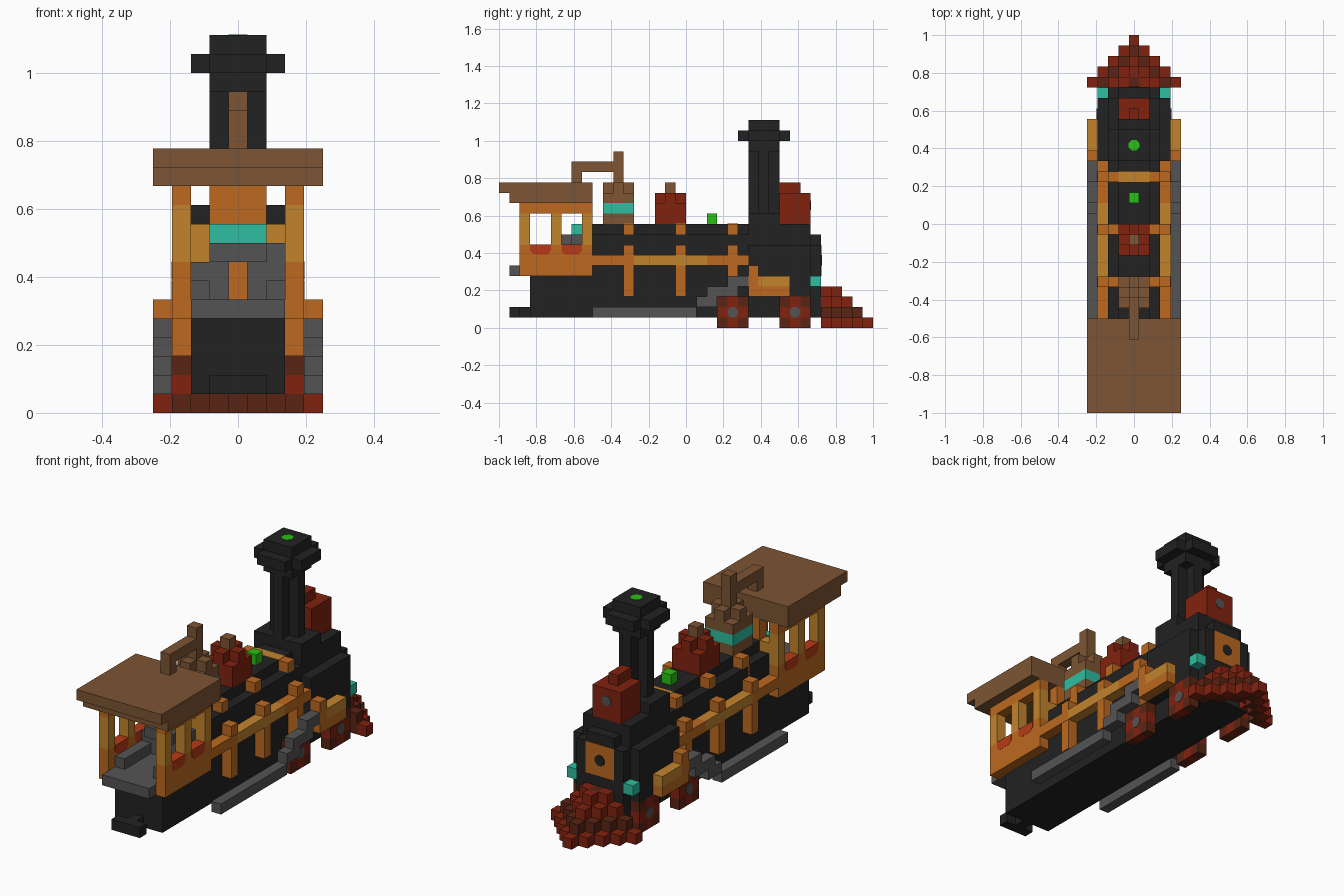
import bpy
import bmesh
import math
from mathutils import Matrix

cube = bpy.data.objects.get("Cube")
if cube:
    bpy.data.objects.remove(cube, do_unlink=True)

U = 1 / 18  # edge of one building block


def material(name, r, g, b):
    lin = [((c / 255 + 0.055) / 1.055) ** 2.4 if c > 10 else c / 255 / 12.92 for c in (r, g, b)]
    m = bpy.data.materials.new(name)
    m.use_nodes = True
    m.diffuse_color = (*lin, 1)
    m.node_tree.nodes["Principled BSDF"].inputs["Base Color"].default_value = (*lin, 1)
    return m


BLACK = material("black", 34, 34, 34)
GREY = material("grey", 84, 84, 84)
BROWN = material("brown", 125, 85, 52)
ORANGE = material("orange", 188, 105, 32)
YELLOW = material("ochre", 194, 132, 44)
RED = material("deep red", 130, 34, 15)
DARK = material("dark red", 90, 36, 18)
TEAL = material("teal", 46, 190, 160)
GREEN = material("green", 42, 192, 20)
SCARLET = material("scarlet", 184, 58, 22)


def finish(name, bm, mat):
    bmesh.ops.scale(bm, vec=(U, U, U), verts=bm.verts)
    bmesh.ops.recalc_face_normals(bm, faces=bm.faces)
    mesh = bpy.data.meshes.new(name)
    bm.to_mesh(mesh)
    bm.free()
    mesh.materials.append(mat)
    ob = bpy.data.objects.new(name, mesh)
    bpy.context.collection.objects.link(ob)
    return ob


def part(name, mat, boxes, mirror=False):
    """Join boxes (x0, x1, y0, y1, z0, z1), given in blocks."""
    bm = bmesh.new()
    if mirror:
        boxes = boxes + [(-b[1], -b[0], *b[2:]) for b in boxes]
    for x0, x1, y0, y1, z0, z1 in boxes:
        mat4 = Matrix.Translation(((x0 + x1) / 2, (y0 + y1) / 2, (z0 + z1) / 2))
        mat4 = mat4 @ Matrix.Diagonal((x1 - x0, y1 - y0, z1 - z0, 1))
        bmesh.ops.create_cube(bm, size=1, matrix=mat4)
    return finish(name, bm, mat)


def disc(name, mat, centre, axis, radius=0.55):
    """Thin eight-sided plate facing along an axis."""
    bm = bmesh.new()
    rot = {"X": Matrix.Rotation(math.pi / 2, 4, "Y"),
           "Y": Matrix.Rotation(math.pi / 2, 4, "X"), "Z": Matrix.Identity(4)}[axis]
    spin = Matrix.Rotation(math.pi / 8, 4, "Z")
    bmesh.ops.create_cone(bm, cap_ends=True, segments=8, radius1=radius, radius2=radius,
                          depth=0.06, matrix=Matrix.Translation(centre) @ rot @ spin)
    return finish(name, bm, mat)


def cross(y, z0, z1):
    """Three-block column with its corners cut, centred on x = 0."""
    return [(-1.5, 1.5, y - .5, y + .5, z0, z1), (-.5, .5, y - 1.5, y - .5, z0, z1),
            (-.5, .5, y + .5, y + 1.5, z0, z1)]


# Frame, coupler and running boards
part("frame", BLACK, [(-2.5, 2.5, -15, 13, 1, 5)])
part("coupler", BLACK, [(-.5, .5, -16, -15, 1, 2), (-1.5, 1.5, -17, -16, 1, 2)])
part("running_boards", GREY, [(3.5, 4.5, -9, 1, 1, 2), (3.5, 4.5, 1, 3, 2, 3),
                              (3.5, 4.5, 2, 5, 3, 4), (3.5, 4.5, 4, 6, 4, 5)], True)

# Boiler with bands and side rails
part("boiler", BLACK, [(-2.5, 2.5, -9, 6, 5, 9), (-1.5, 1.5, -9, 6, 9, 10)])
for i, y in enumerate((-6, -1, 4)):
    part(f"boiler_band_{i + 1}", ORANGE, [(2.5, 3.5, y, y + 1, 3, 8),
                                          (1.5, 2.5, y, y + 1, 8, 10)], True)
    part(f"band_top_{i + 1}", YELLOW, [(-1.5, 1.5, y, y + 1, 9.9, 10.03)])
part("side_rails", ORANGE, [(2.5, 3.52, -9, -5, 6, 7), (2.5, 3.52, 2, 6, 6, 7)], True)
part("side_rail_middles", YELLOW, [(2.5, 3.52, -5, 2, 6, 7)], True)

# Smokebox and its door
part("smokebox", BLACK, [(-3.5, 3.5, 6, 12, 3, 8), (-2.5, 2.5, 6, 12, 8, 10),
                         (-2.5, 2.5, 12, 13, 5, 8), (-1.5, 1.5, 12, 13, 8, 9)])
part("smokebox_door", ORANGE, [(-1.5, 1.5, 13, 13.05, 5, 8)])
disc("door_knob", BLACK, (0, 13.06, 6.5), "Y")
part("marker_lamps", TEAL, [(2.5, 3.5, 12, 13, 4, 5)], True)

# Cylinders
part("cylinder_bottoms", ORANGE, [(3.5, 4.5, 6, 10, 3, 4), (3.5, 4.5, 6, 7, 4, 6)], True)
part("cylinder_tops", YELLOW, [(3.5, 4.5, 7, 10, 4, 5)], True)

# Wheels
for side, s in (("left", 1), ("right", -1)):
    for place, y in (("rear", 4.5), ("front", 10.5)):
        xs = sorted((2.5 * s, 3.5 * s))
        part(f"{place}_{side}_wheel", RED, [(*xs, y - .5, y + .5, 0, 3),
             (*xs, y - 1.5, y - .5, 1, 2), (*xs, y + .5, y + 1.5, 1, 2)])
        part(f"{place}_{side}_wheel_corners", DARK, [
            (*xs, y + a - .5, y + a + .5, z, z + 1) for a in (-1, 1) for z in (0, 2)])
        disc(f"{place}_{side}_hub", GREY, (3.52 * s, y, 1.5), "X")

# Stepped wedge at the nose, in two reds
wedge = {RED: [], DARK: []}
for y in range(13, 18):
    for x in range(-4, 5):
        h = min(4, 18 - y - abs(x))
        if h > 0:
            tone = DARK if (abs(x) + y) % 3 == 1 else RED
            wedge[tone].append((x - .5, x + .5, y, y + 1, max(0, h - 2), h))
part("nose_wedge", RED, wedge[RED])
part("nose_wedge_dark", DARK, wedge[DARK])

# Chimney
part("chimney", BLACK, [(-2.5, 2.5, 6, 9, 10, 11), *cross(7.5, 11, 17),
                        (-1.5, 1.5, 6, 9, 17, 18), (-2.5, 2.5, 6, 9, 18, 19),
                        (-1.5, 1.5, 5, 6, 18, 19), (-1.5, 1.5, 9, 10, 18, 19),
                        (-1.5, 1.5, 6, 9, 19, 20)])
disc("chimney_glow", GREEN, (0, 7.5, 20), "Z")

# Headlamp
part("headlamp", RED, [(-1.5, 1.5, 9, 12, 10, 13), (-.5, .5, 9, 11, 13, 14)])
disc("headlamp_lens", GREY, (0, 12.02, 11.8), "Y", 0.5)

# Boiler-top fittings
part("valve", GREEN, [(-.5, .5, 2, 3, 10, 11)])
part("sand_dome", RED, [(-1.5, 1.5, -3, 0, 10, 12), *cross(-1.5, 12, 13)])
part("sand_dome_cap", BROWN, [(-.5, .5, -2, -1, 13, 14)])
part("steam_dome", BROWN, [(-1.5, 1.5, -8, -5, 10, 11), (-1.5, 1.5, -8, -5, 12, 13),
                           *cross(-6.5, 13, 14)])
part("steam_dome_ring", TEAL, [(-1.5, 1.5, -8, -5, 11, 12)])
part("whistle_pipe", BROWN, [(-.5, .5, -7, -6, 14, 17), (-.5, .5, -10, -7, 15, 16),
                             (-.5, .5, -11, -10, 14, 16)])

# Cab
part("cab_sides", ORANGE, [(2.5, 3.5, -16, -9, 5, 8), (2.5, 3.5, -16, -9, 11, 12)], True)
part("cab_pillars", YELLOW, [(2.5, 3.5, y, y + 1, 8, 11) for y in (-16, -13, -10)], True)
part("cab_front_wall", ORANGE, [(-1.5, 1.5, -10, -9, 8, 12)])
part("cab_front_wall_edges", YELLOW, [(1.5, 2.5, -10, -9, 8, 10)], True)
part("cab_roof", BROWN, [(-4.5, 4.5, -17, -9, 12, 13), (-4.5, 4.5, -18, -9, 13, 14)])
part("cab_floor", GREY, [(-2.5, 2.5, -17, -9, 5, 6)])
part("cab_benches", GREY, [(1.5, 2.5, -15, -11, 6, 7)], True)
part("firebox", GREY, [(-2.5, 2.5, -11, -9, 6, 8), (-1.5, 1.5, -12, -10, 8, 9),
                       (1.5, 2.5, -11, -10, 8, 9)], False)
part("firebox_door", ORANGE, [(-.5, .5, -11.1, -11, 6, 8)])
part("gauge_panel", TEAL, [(-1.5, 1.5, -11, -10, 9, 10)])

# Scarlet insets under the side windows
for s, side in ((1, "left"), (-1, "right")):
    for i, y in enumerate((-15, -12)):
        bm = bmesh.new()
        outline = [(y, 8.02), (y, 7.4), (y + .4, 7.05), (y + 1.6, 7.05), (y + 2, 7.4), (y + 2, 8.02)]
        face = bm.faces.new([bm.verts.new((2.48 * s, a, b)) for a, b in outline])
        out = bmesh.ops.extrude_face_region(bm, geom=[face])["geom"]
        bmesh.ops.translate(bm, vec=(1.04 * s, 0, 0),
                            verts=[v for v in out if isinstance(v, bmesh.types.BMVert)])
        finish(f"{side}_window_inset_{i + 1}", bm, SCARLET)
